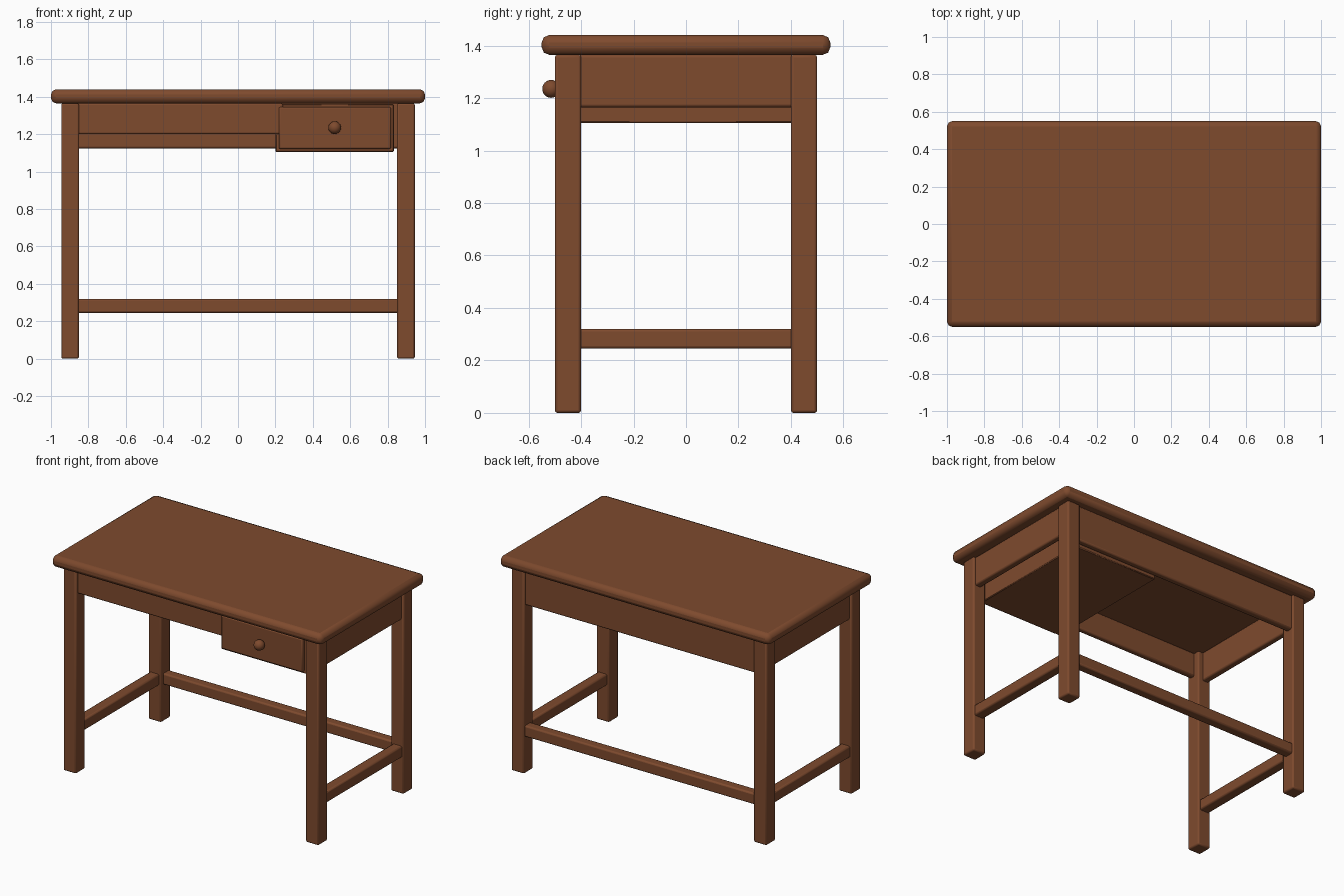
import bpy
import math

cube = bpy.data.objects.get("Cube")
if cube:
    bpy.data.objects.remove(cube, do_unlink=True)

wood = bpy.data.materials.new("brown wood")
wood.use_nodes = True
colour = (0.21, 0.069, 0.027, 1)
wood.diffuse_color = colour
wood.node_tree.nodes["Principled BSDF"].inputs["Base Color"].default_value = colour


def finish(obj, name):
    obj.name = name
    obj.data.materials.append(wood)
    bpy.ops.object.shade_smooth_by_angle(angle=math.radians(30))


def board(name, x, y, z, bevel=0.01, segments=2):
    """Box given by its (low, high) range on each axis, with softened edges."""
    spans = (x, y, z)
    bpy.ops.mesh.primitive_cube_add(size=1, location=[(a + b) / 2 for a, b in spans])
    obj = bpy.context.object
    obj.scale = [b - a for a, b in spans]
    bpy.ops.object.transform_apply(location=False, rotation=False, scale=True)
    if bevel:
        mod = obj.modifiers.new("soft edges", "BEVEL")
        mod.width = bevel
        mod.segments = segments
    finish(obj, name)
    return obj


def span(side, low, high):
    return (low, high) if side > 0 else (-high, -low)


LEG_X, LEG_Y = (0.85, 0.945), (0.4, 0.5)
TOP = 1.365
between_x, between_y = (-0.86, 0.86), (-0.41, 0.41)
rail_z = (0.245, 0.32)

# Table top
board("table_top", (-1, 1), (-0.55, 0.55), (TOP, 1.44), 0.028)

# Legs, side aprons and side stretchers
for sx, side in ((1, "left"), (-1, "right")):
    for sy, end in ((-1, "front"), (1, "back")):
        board(f"{end}_{side}_leg", span(sx, *LEG_X), span(sy, *LEG_Y), (0, TOP))
    board(f"{side}_apron", span(sx, 0.885, 0.93), between_y, (1.165, TOP))
    board(f"{side}_stretcher", span(sx, 0.865, 0.935), between_y, rail_z)

# Long aprons and the back stretcher
board("back_apron", between_x, (0.44, 0.485), (1.125, TOP))
board("back_stretcher", between_x, (0.425, 0.49), rail_z)
board("front_apron", (-0.86, 0.24), (-0.48, -0.44), (1.2, TOP))

# Drawer: case, front panel and round knob
board("drawer_case", (0.2, 0.833), (-0.465, 0.44), (1.105, TOP - 0.003), 0.005, 1)
board("drawer_front", (0.218, 0.818), (-0.49, -0.45), (1.122, 1.345), 0.008)
bpy.ops.mesh.primitive_uv_sphere_add(
    segments=24, ring_count=12, radius=0.034, location=(0.517, -0.514, 1.235))
finish(bpy.context.object, "drawer_knob")
